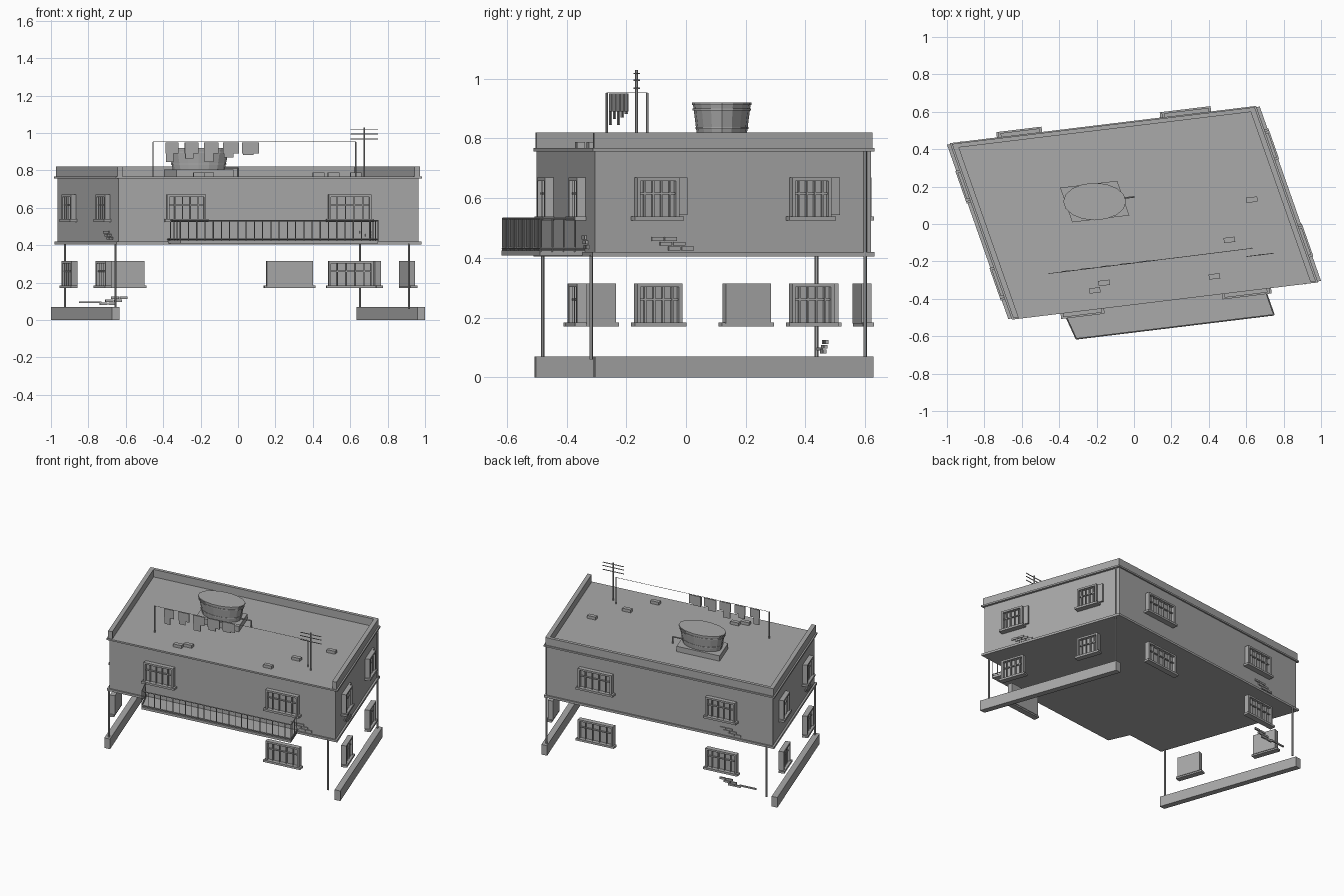
import bpy, bmesh, math
from mathutils import Vector, Matrix

cube = bpy.data.objects.get("Cube")
if cube:
    bpy.data.objects.remove(cube, do_unlink=True)

grey = bpy.data.materials.new("plaster grey")
grey.use_nodes = True
GREY = (0.4, 0.4, 0.4, 1)
grey.diffuse_color = GREY
grey.node_tree.nodes["Principled BSDF"].inputs["Base Color"].default_value = GREY

# Skewed footprint: front-left corner and its two edges
D = Vector((-0.64, -0.5, 0))
U = Vector((1.605, 0.195, 0))
V = Vector((-0.325, 0.925, 0))


class Part:
    """Collects solids into one named mesh object."""
    def __init__(self, name):
        self.name, self.bm = name, bmesh.new()

    def prism(self, pts, z0, z1):
        low = [self.bm.verts.new((p[0], p[1], z0)) for p in pts]
        top = [self.bm.verts.new((p[0], p[1], z1)) for p in pts]
        self.bm.faces.new(low[::-1])
        self.bm.faces.new(top)
        for i in range(len(pts)):
            j = (i + 1) % len(pts)
            self.bm.faces.new((low[i], low[j], top[j], top[i]))

    def skew(self, u0, u1, v0, v1, z0, z1):
        self.prism([D + U * u + V * v for u, v in
                    ((u0, v0), (u1, v0), (u1, v1), (u0, v1))], z0, z1)

    def wall(self, w, s0, s1, d0, d1, z0, z1):
        o, a, n = WALLS[w]
        self.prism([o + a * s + n * d for s, d in
                    ((s0, d1), (s1, d1), (s1, d0), (s0, d0))], z0, z1)

    def box(self, c, size, angle=0.0):
        m = Matrix.Translation(c) @ Matrix.Rotation(angle, 4, 'Z') @ Matrix.Diagonal((*size, 1))
        bmesh.ops.create_cube(self.bm, size=1, matrix=m)

    def rod(self, a, b, r, sides=6):
        a, b = Vector(a), Vector(b)
        m = Matrix.Translation((a + b) / 2) @ (b - a).to_track_quat('Z', 'Y').to_matrix().to_4x4()
        bmesh.ops.create_cone(self.bm, cap_ends=True, segments=sides, radius1=r,
                              radius2=r, depth=(b - a).length, matrix=m)

    def done(self):
        bmesh.ops.recalc_face_normals(self.bm, faces=self.bm.faces)
        me = bpy.data.meshes.new(self.name)
        self.bm.to_mesh(me)
        self.bm.free()
        me.materials.append(grey)
        ob = bpy.data.objects.new(self.name, me)
        bpy.context.collection.objects.link(ob)
        return ob


def side(origin, edge):
    a = edge.normalized()
    return origin, a, Vector((a.y, -a.x, 0))


WALLS = {"front": side(D, U), "right": side(D + U, V),
         "back": side(D + U + V, -U), "left": side(D + V, -V)}
SLOPE = math.atan2(U.y, U.x)

# Upper storey, floor slab, cornice and plinths
p = Part("upper_storey")
p.skew(0, 1, 0, 1, 0.415, 0.765)
p.done()
p = Part("floor_slab")
p.skew(-0.008, 1.008, -0.01, 1.01, 0.405, 0.42)
p.done()
p = Part("cornice")
p.skew(-0.01, 1.01, -0.01, 1.01, 0.757, 0.768)
p.done()
p = Part("parapet")
p.skew(-0.004, 0.014, -0.004, 1.004, 0.768, 0.82)
p.skew(0.986, 1.004, -0.004, 1.004, 0.768, 0.82)
p.skew(0.014, 0.986, 0.98, 1.004, 0.768, 0.82)
p.done()
p = Part("plinths")
p.skew(-0.021, 0.004, -0.004, 1.004, 0, 0.07)
p.skew(0.996, 1.021, -0.004, 1.004, 0, 0.07)
p.done()

# Drain pipes at the corners
p = Part("drain_pipes")
for x, y, top in ((-0.925, 0.437, 0.41), (-0.655, -0.48, 0.41),
                  (0.652, 0.6, 0.76), (0.915, -0.318, 0.41)):
    p.rod((x, y, 0.06), (x, y, top), 0.006)
p.done()


# Framed windows with glazing bars and sill
def window(w, level, s0, s1, z0, z1, shutter=0.0):
    p = Part(f"{w}_{level}_window_{'a' if s0 < 0.6 else 'b'}")
    t = 0.012
    p.wall(w, s0, s1, -0.004, 0.01, z0, z1)
    for a, b in ((s0, s0 + t), (s1 - t, s1)):
        p.wall(w, a, b, 0.01, 0.03, z0, z1)
    p.wall(w, s0, s1, 0.01, 0.03, z1 - t, z1)
    p.wall(w, s0 - 0.012, s1 + 0.012, 0, 0.038, z0 - 0.01, z0 + 0.004)
    for k in (1, 2, 3, 4):
        c = s0 + (s1 - s0) * k / 5
        p.wall(w, c - 0.003, c + 0.003, 0.01, 0.022, z0, z1)
    c = z0 + (z1 - z0) * 0.6
    p.wall(w, s0, s1, 0.01, 0.02, c - 0.003, c + 0.003)
    if shutter:
        p.wall(w, s1, s1 + shutter, 0, 0.012, z0 + 0.008, z1)
    p.done()


LONG, SHORT = ((0.26, 0.47), (1.13, 1.36)), ((0.14, 0.29), (0.69, 0.83))
BACK, LEFT = ((0.24, 0.48), (1.15, 1.36)), ((0.15, 0.30), (0.70, 0.85))
for w, spans in (("front", LONG), ("right", SHORT), ("back", BACK), ("left", LEFT)):
    for i, (a, b) in enumerate(spans):
        window(w, "upper", a, b, 0.535, 0.67, 0.035 if w == "right" else 0)
        if w != "front" or i:
            window(w, "ground", a, b + 0.01, 0.18, 0.315)

# Balcony floor and railing
o, a, n = WALLS["front"]
corners = [o + a * s + n * d for s, d in ((0.265, 0), (0.315, 0.157), (1.38, 0.157), (1.345, 0))]
p = Part("balcony_floor")
p.prism(corners, 0.408, 0.424)
p.done()
p = Part("balcony_railing")
inset = [c - n * 0.004 for c in corners]
for start, end, count in zip(inset, inset[1:], (4, 24, 4)):
    for z in (0.432, 0.532):
        p.rod(start + Vector((0, 0, z)), end + Vector((0, 0, z)), 0.004, 4)
    for k in range(count + 1):
        q = start.lerp(end, k / count)
        p.rod(q + Vector((0, 0, 0.42)), q + Vector((0, 0, 0.532)), 0.003, 4)
p.done()

# Water tank on its base, with hoops and outlet
CENTRE = Vector((-0.21, 0.12, 0))
p = Part("tank_base")
p.prism([CENTRE + U * u + V * v for u, v in
         ((-0.095, -0.1), (0.095, -0.1), (0.095, 0.1), (-0.095, 0.1))], 0.765, 0.805)
p.done()
p = Part("water_tank")
for z0, z1, r0, r1 in ((0.8, 0.918, 0.82, 0.97), (0.832, 0.838, 0.89, 0.89),
                       (0.893, 0.9, 0.975, 0.975), (0.912, 0.92, 1, 1)):
    m = (Matrix.Translation(CENTRE + Vector((0, 0, (z0 + z1) / 2)))
         @ Matrix.Diagonal((0.168, 0.1, 1, 1)))
    bmesh.ops.create_cone(p.bm, cap_ends=True, segments=16, radius1=r0, radius2=r1,
                          depth=z1 - z0, matrix=m)
p.rod((-0.08, 0.135, 0.815), (0, 0.145, 0.815), 0.005)
p.rod((0, 0.145, 0.815), (0, 0.145, 0.765), 0.005)
p.done()

# Clothesline with hanging washing
A, B = Vector((-0.455, -0.265, 0.953)), Vector((0.63, -0.13, 0.953))
p = Part("clothesline")
for q in (A, B):
    p.rod((q.x, q.y, 0.765), q, 0.004)
p.rod(A, B, 0.0015, 4)
p.done()
p = Part("washing")
for k, drop in enumerate((0.105, 0.085, 0.105, 0.08, 0.068)):
    x, wide = -0.353 + k * 0.105, 0.068 + k * 0.006
    y = A.y + (B.y - A.y) * (x - A.x) / (B.x - A.x)
    p.box((x, y, 0.95 - 0.03), (wide, 0.004, 0.06), SLOPE)
    p.box((x - 0.012, y, 0.95 - drop / 2), (wide * 0.6, 0.005, drop), SLOPE)
p.done()

# Television aerial
p = Part("aerial")
p.rod((0.675, -0.165, 0.765), (0.675, -0.165, 1.03), 0.005)
for z in (1.018, 0.995, 0.968):
    p.box((0.675, -0.165, z), (0.15, 0.004, 0.004), SLOPE)
p.done()

# Loose bricks on the roof and exposed bricks on the walls
p = Part("roof_bricks")
for x, y in ((-0.21, -0.355), (-0.16, -0.315), (0.43, -0.28), (0.51, -0.085), (0.63, 0.13)):
    p.box((x, y, 0.777), (0.06, 0.028, 0.022), SLOPE)
p.done()
p = Part("wall_bricks")
for w, s, z in (("right", 0.2, 0.425), ("front", 1.3, 0.43), ("left", 0.75, 0.43),
                ("back", 1.24, 0.43), ("back", 1.24, 0.08)):
    for row, (shift, count) in enumerate(((0.06, 2), (0.03, 2), (0, 2))):
        for k in range(count):
            q = s + shift + k * 0.047
            p.wall(w, q, q + 0.042, -0.004, 0.007, z + row * 0.016, z + row * 0.016 + 0.013)
p.wall("back", 1.38, 1.5, -0.002, 0.006, 0.09, 0.1)
p.done()
